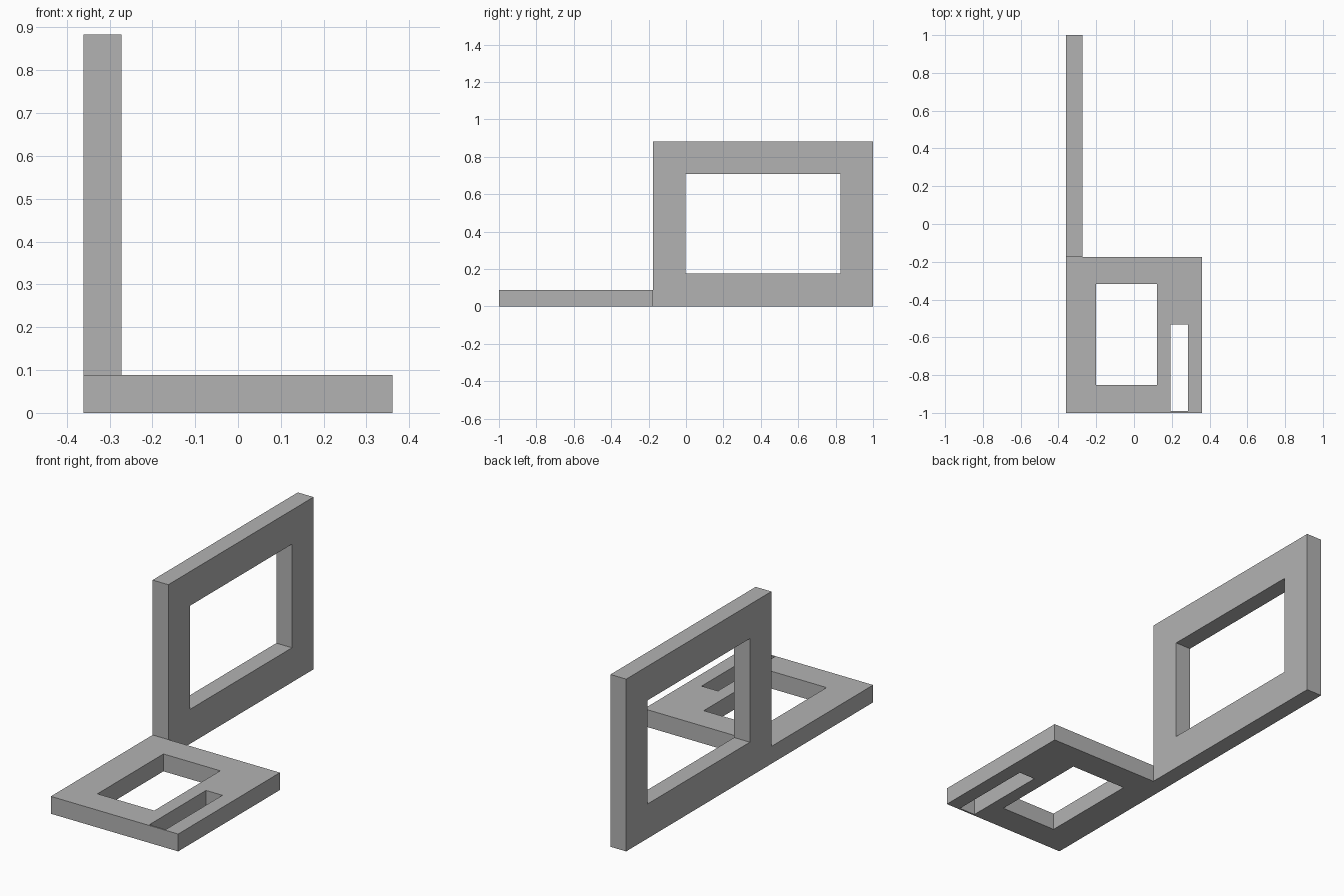
import bpy
import bmesh
from mathutils import Vector

cube = bpy.data.objects.get("Cube")
if cube:
    bpy.data.objects.remove(cube, do_unlink=True)

grey = bpy.data.materials.new("plain grey")
grey.use_nodes = True
colour = (0.45, 0.45, 0.45, 1)
grey.diffuse_color = colour
grey.node_tree.nodes["Principled BSDF"].inputs["Base Color"].default_value = colour


def box(name, low, high):
    """Box between two opposite corners."""
    low, high = Vector(low), Vector(high)
    bm = bmesh.new()
    bmesh.ops.create_cube(bm, size=1)
    for v in bm.verts:
        v.co = (low + high) / 2 + v.co * (high - low)
    mesh = bpy.data.meshes.new(name)
    bm.to_mesh(mesh)
    bm.free()
    mesh.materials.append(grey)
    obj = bpy.data.objects.new(name, mesh)
    bpy.context.collection.objects.link(obj)
    return obj


def cut(obj, low, high):
    """Cut a box-shaped opening and remove the cutter."""
    cutter = box("cutter", low, high)
    cutter.hide_render = True
    mod = obj.modifiers.new("opening", "BOOLEAN")
    mod.operation = "DIFFERENCE"
    mod.solver = "EXACT"
    mod.object = cutter
    bpy.context.view_layer.update()
    result = obj.evaluated_get(bpy.context.evaluated_depsgraph_get())
    mesh = bpy.data.meshes.new_from_object(result)
    obj.modifiers.clear()
    obj.data = mesh
    bpy.data.objects.remove(cutter, do_unlink=True)


# Flat base frame with a window and a narrow slot beside it
base = box("base_frame", (-0.361, -1, 0), (0.361, -0.176, 0.089))
cut(base, (-0.2, -0.853, -0.1), (0.122, -0.318, 0.2))
cut(base, (0.192, -0.991, -0.1), (0.285, -0.533, 0.2))

# Upright frame extending behind the base along its right edge
upright = box("upright_frame", (-0.361, -0.176, 0), (-0.272, 1, 0.883))
cut(upright, (-0.5, -0.002, 0.177), (-0.1, 0.826, 0.708))
